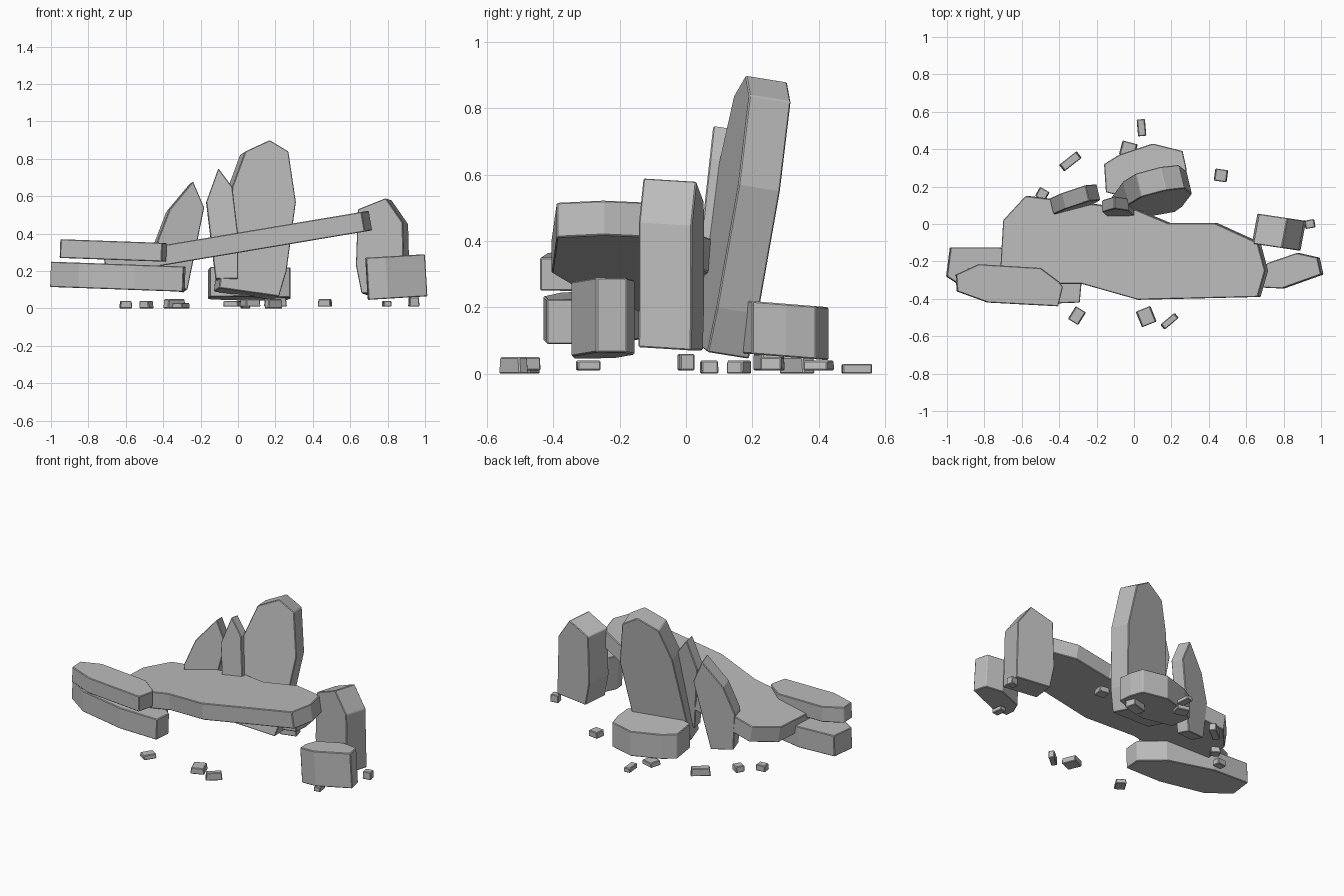
import bpy, bmesh
from math import radians
from mathutils import Matrix, Vector

old = bpy.data.objects.get("Cube")
if old:
    bpy.data.objects.remove(old)

stone = bpy.data.materials.new("grey stone")
stone.use_nodes = True
GREY = (0.5, 0.5, 0.5, 1)
stone.diffuse_color = GREY
stone.node_tree.nodes["Principled BSDF"].inputs["Base Color"].default_value = GREY


def finish(name, bm, bevel):
    bmesh.ops.recalc_face_normals(bm, faces=bm.faces)
    mesh = bpy.data.meshes.new(name)
    bm.to_mesh(mesh)
    bm.free()
    mesh.materials.append(stone)
    ob = bpy.data.objects.new(name, mesh)
    bpy.context.collection.objects.link(ob)
    mod = ob.modifiers.new("worn edges", "BEVEL")
    mod.width = bevel
    mod.segments = 1


def slab(name, points, offset):
    """Extrude a planar outline along an offset."""
    bm = bmesh.new()
    face = bm.faces.new([bm.verts.new(p) for p in points])
    grown = bmesh.ops.extrude_face_region(bm, geom=[face], use_keep_orig=True)
    moved = [v for v in grown["geom"] if isinstance(v, bmesh.types.BMVert)]
    bmesh.ops.translate(bm, verts=moved, vec=Vector(offset))
    finish(name, bm, 0.004)


def lying(name, outline, z, slope, thick, slope_y=0):
    """Plan outline on a tilted plane; z is the top height at the centre."""
    slab(name, [(x, y, z + slope * x + slope_y * y) for x, y in outline],
         (slope * thick, 0, -thick))


def standing(name, outline, y, lean, yaw, offset):
    """Elevation outline on a leaning plane, extruded backwards."""
    slab(name, [(x, y + lean * z + yaw * x, z) for x, z in outline], offset)


# Fallen slabs
lying("long_fallen_slab",
      [(-.72, -.32), (-.70, .02), (-.58, .15), (-.42, .13), (0, .08), (.18, .005),
       (.43, .005), (.66, -.10), (.70, -.25), (.66, -.39), (.02, -.405), (-.28, -.32)],
      .405, .168, .105)
lying("upper_left_slab",
      [(-.95, -.27), (-.83, -.215), (-.5, -.235), (-.4, -.31), (-.38, -.335),
       (-.405, -.44), (-.78, -.42), (-.945, -.36)],
      .336, -.036, .1)
lying("lower_left_slab",
      [(-1, -.28), (-.98, -.125), (-.72, -.125), (-.42, -.2), (-.28, -.31),
       (-.29, -.42), (-.55, -.43), (-.85, -.38)],
      .214, -.036, .135)

# Low blocks
lying("right_block",
      [(.68, -.28), (.71, -.21), (.87, -.155), (.98, -.18), (1, -.27),
       (.79, -.345), (.685, -.34)],
      .23, .06, .225)
lying("back_block",
      [(-.16, .32), (-.15, .17), (.05, .12), (.28, .2), (.28, .3), (.26, .39),
       (.1, .43), (-.08, .37)],
      .235, 0, .16, -.08)

# Standing stones
standing("tall_stone",
         [(-.1, .11), (-.03, .65), (.04, .84), (.17, .9), (.27, .84), (.31, .57),
          (.26, .2), (.22, .065)],
         .011, .15, .2, (-.03, .125, -.02))
standing("narrow_stone",
         [(-.12, .16), (-.17, .57), (-.105, .75), (-.03, .65), (0, .4), (0, .16)],
         0, .11, 0, (0, .065, -.01))
standing("left_stone",
         [(-.41, .12), (-.43, .36), (-.365, .53), (-.24, .68), (-.18, .54), (-.27, .1)],
         .135, .07, .25, (-.02, .085, -.015))
standing("right_stone",
         [(.66, .08), (.63, .23), (.64, .53), (.79, .59), (.88, .46), (.89, .08)],
         -.01, 0, -.15, (.03, .16, -.01))

# Scattered rubble: x, y, width, depth, turn
rubble = [
    (.04, .515, .045, .09, 5), (.465, .26, .07, .065, -8), (-.34, .335, .12, .045, 38),
    (-.03, .4, .085, .075, -15), (-.49, .16, .06, .055, -30), (.94, 0, .055, .045, 10),
    (-.305, -.49, .065, .08, -32), (.065, -.495, .085, .09, 22), (.19, -.52, .1, .035, 40),
    (.795, -.295, .045, .07, 8), (-.6, .07, .065, .05, 5), (.2, .25, .11, .07, 15),
]
for i, (x, y, w, d, turn) in enumerate(rubble):
    h = .03 + .01 * (i % 3)
    bm = bmesh.new()
    bmesh.ops.create_cube(bm, size=1)
    for v in bm.verts:
        if v.co.z > 0:
            v.co.x *= .9
    bmesh.ops.transform(
        bm, verts=bm.verts,
        matrix=Matrix.Translation((x, y, .01 * (i % 2) + h / 2))
        @ Matrix.Rotation(radians(turn), 4, "Z") @ Matrix.Diagonal((w, d, h, 1)))
    finish(f"rubble_{i + 1}", bm, .004)
